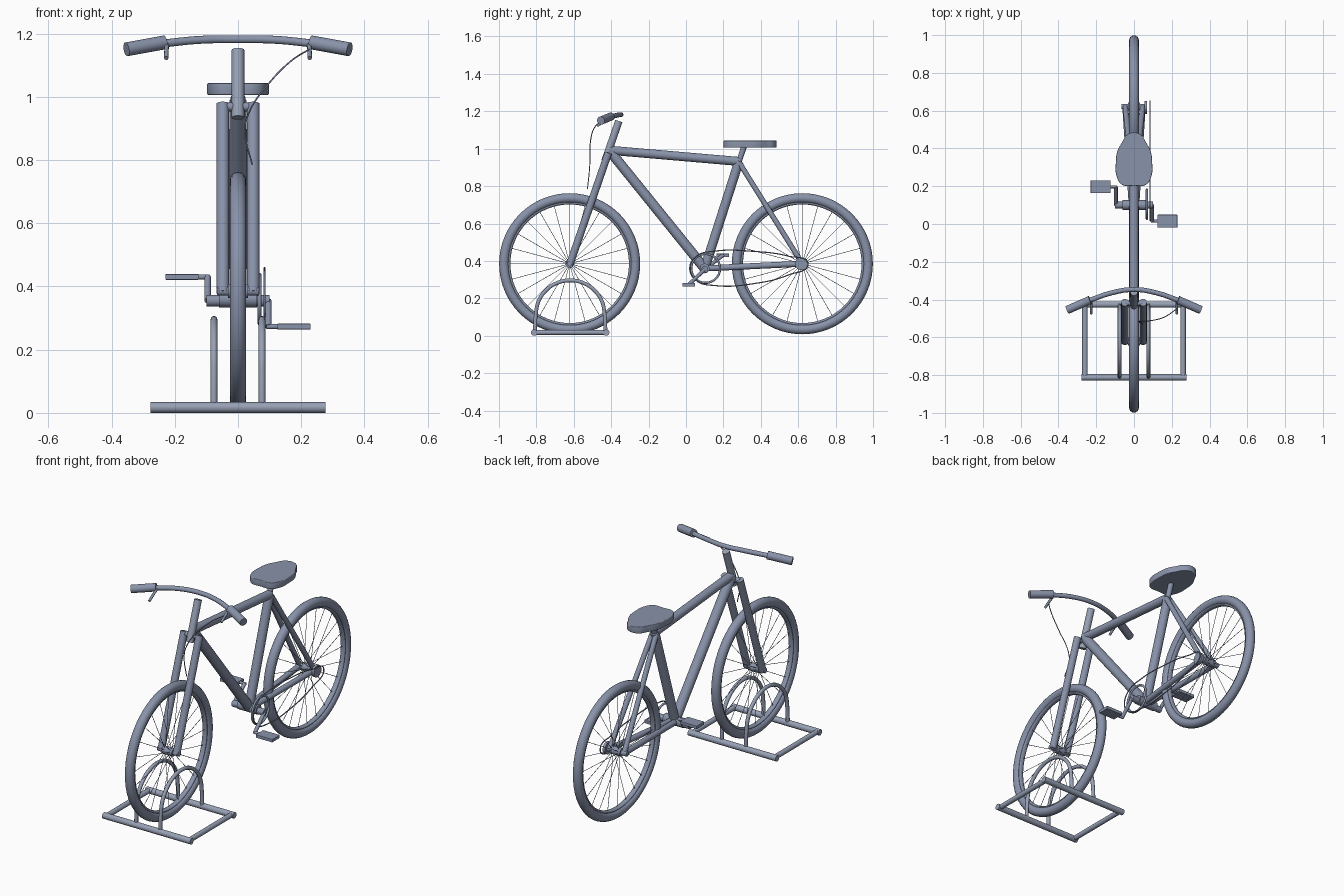
import bpy, math
from mathutils import Vector

if "Cube" in bpy.data.objects:
    bpy.data.objects.remove(bpy.data.objects["Cube"])


def smooth(ob):
    bpy.ops.object.select_all(action='DESELECT')
    ob.select_set(True)
    bpy.context.view_layer.objects.active = ob
    bpy.ops.object.shade_smooth_by_angle(angle=math.radians(40))
    return ob


def rod(name, a, b, r, sides=24):
    a, b = Vector(a), Vector(b)
    d = b - a
    bpy.ops.mesh.primitive_cylinder_add(vertices=sides, radius=r, depth=d.length,
                                        location=(a + b) / 2,
                                        rotation=d.to_track_quat('Z', 'Y').to_euler())
    ob = bpy.context.object
    ob.name = name
    return smooth(ob)


def tube(name, pts, r, cyclic=False):
    cu = bpy.data.curves.new(name, 'CURVE')
    cu.dimensions = '3D'
    cu.bevel_depth = r
    cu.bevel_resolution = 3
    cu.resolution_u = 10
    cu.use_fill_caps = True
    sp = cu.splines.new('BEZIER')
    sp.bezier_points.add(len(pts) - 1)
    for p, co in zip(sp.bezier_points, pts):
        p.co = co
        p.handle_left_type = p.handle_right_type = 'AUTO'
    sp.use_cyclic_u = cyclic
    ob = bpy.data.objects.new(name, cu)
    bpy.context.collection.objects.link(ob)
    return ob


def ring(name, loc, major, minor, seg=64, width=1.0):
    bpy.ops.mesh.primitive_torus_add(location=loc, rotation=(0, math.pi / 2, 0),
                                     major_radius=major, minor_radius=minor,
                                     major_segments=seg, minor_segments=16)
    ob = bpy.context.object
    ob.name = name
    ob.scale.z = width
    return smooth(ob)


def box(name, loc, dims, bevel):
    bpy.ops.mesh.primitive_cube_add(size=1, location=loc)
    ob = bpy.context.object
    ob.name = name
    ob.scale = dims
    bpy.ops.object.transform_apply(location=False, rotation=False, scale=True)
    m = ob.modifiers.new('bevel', 'BEVEL')
    m.width = bevel
    m.segments = 2
    return ob


# wheels: tyre, rim, hub, spokes
WZ = 0.385
for tag, wy in (('front', -0.622), ('rear', 0.622)):
    ring(tag + '_tyre', (0, wy, WZ), 0.351, 0.026)
    ring(tag + '_rim', (0, wy, WZ), 0.325, 0.008, width=1.8)
    rod(tag + '_axle', (-0.066, wy, WZ), (0.066, wy, WZ), 0.014)
    rod(tag + '_hub', (-0.032, wy, WZ), (0.032, wy, WZ), 0.022)
    for i in range(24):
        t = math.tau * i / 24
        s = 0.02 if i % 2 else -0.02
        c, n = math.cos(t), math.sin(t)
        rod(tag + '_spoke', (s, wy + 0.015 * c, WZ + 0.015 * n),
            (0, wy + 0.322 * c, WZ + 0.322 * n), 0.0014, 6)

# fork, crown and steering stem
for s in (-1, 1):
    rod('fork_leg', (s * 0.048, -0.622, 0.38), (s * 0.048, -0.415, 0.978), 0.020)
rod('fork_crown', (-0.048, -0.419, 0.968), (0.048, -0.419, 0.968), 0.014)
rod('steering_stem', (0, -0.433, 0.934), (0, -0.359, 1.148), 0.020)

# frame tubes
BB = (0, 0.10, 0.36)
TOP = (0, 0.283, 0.932)
rod('top_tube', (0, -0.412, 0.992), TOP, 0.024)
rod('down_tube', (0, -0.405, 0.985), BB, 0.027)
rod('seat_tube', BB, TOP, 0.025)
rod('seat_post', TOP, (0, 0.312, 1.015), 0.015)
for s in (-1, 1):
    rod('seat_stay', (s * 0.012, 0.285, 0.925), (s * 0.046, 0.622, WZ), 0.014)
    rod('chain_stay', (s * 0.012, 0.10, 0.36), (s * 0.046, 0.622, WZ), 0.016)

# seat: smooth outline, extruded with a rounded edge
half = [(0.0, 0.481), (0.038, 0.466), (0.060, 0.43), (0.084, 0.385), (0.092, 0.33),
        (0.087, 0.25), (0.060, 0.211), (0.0, 0.207)]
outline = [(x, y, 0) for x, y in half + [(-x, y) for x, y in reversed(half[1:-1])]]
seat = tube('seat', outline, 0.004, cyclic=True)
seat.data.dimensions = '2D'
seat.data.fill_mode = 'BOTH'
seat.data.extrude = 0.0145
seat.location.z = 1.0245

# handlebar, grips, brake levers
tube('handlebar', [(-0.25, -0.41, 1.167), (-0.12, -0.365, 1.18), (0, -0.347, 1.182),
                   (0.12, -0.365, 1.18), (0.25, -0.41, 1.167)], 0.013)
for s in (-1, 1):
    rod('grip', (s * 0.232, -0.402, 1.172), (s * 0.353, -0.455, 1.150), 0.022)
    tube('brake_lever', [(s * 0.225, -0.402, 1.168), (s * 0.226, -0.43, 1.152),
                         (s * 0.227, -0.475, 1.122)], 0.007)

# brake cable
tube('brake_cable', [(0.225, -0.45, 1.15), (0.17, -0.488, 1.115), (0.10, -0.51, 1.045),
                     (0.035, -0.513, 0.95), (0.022, -0.516, 0.89), (0.045, -0.527, 0.785)], 0.0025)

# crank shaft, cranks and pedals
rod('bottom_bracket', (-0.06, 0.10, 0.36), (0.06, 0.10, 0.36), 0.026)
rod('crank_shaft', (-0.10, 0.10, 0.355), (0.10, 0.10, 0.355), 0.018)
for s, py, pz in ((-1, 0.197, 0.43), (1, 0.015, 0.273)):
    rod('crank_arm', (s * 0.096, 0.10, 0.355), (s * 0.096, py, pz), 0.010)
    rod('pedal_axle', (s * 0.09, py, pz), (s * 0.14, py, pz), 0.008)
    box('pedal', (s * 0.177, py, pz), (0.105, 0.068, 0.018), 0.002)

# chainring, rear sprocket and chain
ring('chainring', (0.068, 0.105, 0.36), 0.077, 0.006, 48)
rod('rear_sprocket', (0.055, 0.617, WZ), (0.07, 0.617, WZ), 0.034)
tube('chain', [(0.084, y, z) for y, z in
               ((0.02, 0.36), (0.055, 0.425), (0.16, 0.453), (0.35, 0.452), (0.55, 0.425),
                (0.652, 0.385), (0.55, 0.326), (0.35, 0.277), (0.16, 0.268), (0.055, 0.295))],
     0.0032, cyclic=True)

# parking stand: base frame and two hoops
for y in (-0.812, -0.426):
    rod('stand_cross_bar', (-0.277, y, 0.017), (0.277, y, 0.017), 0.017)
for s in (-1, 1):
    rod('stand_side_bar', (s * 0.26, -0.812, 0.018), (s * 0.26, -0.426, 0.018), 0.014)
    arc = [(s * 0.076, -0.619 - 0.184 * math.cos(math.pi * i / 8),
            0.112 + 0.184 * math.sin(math.pi * i / 8)) for i in range(9)]
    tube('stand_hoop', [(s * 0.076, -0.808, 0.017)] + arc + [(s * 0.076, -0.43, 0.017)], 0.0105)

# blue-grey paint on everything, a lighter tone on the stand and stem
paint = bpy.data.materials.new('blue_grey')
paint.diffuse_color = (0.25, 0.29, 0.40, 1)
paint.use_nodes = True
paint.node_tree.nodes["Principled BSDF"].inputs["Base Color"].default_value = paint.diffuse_color
steel = bpy.data.materials.new('light_blue_grey')
steel.diffuse_color = (0.31, 0.355, 0.46, 1)
steel.use_nodes = True
steel.node_tree.nodes["Principled BSDF"].inputs["Base Color"].default_value = steel.diffuse_color
for ob in bpy.context.scene.objects:
    light = ob.name.startswith(('stand', 'steering'))
    ob.data.materials.append(steel if light else paint)
